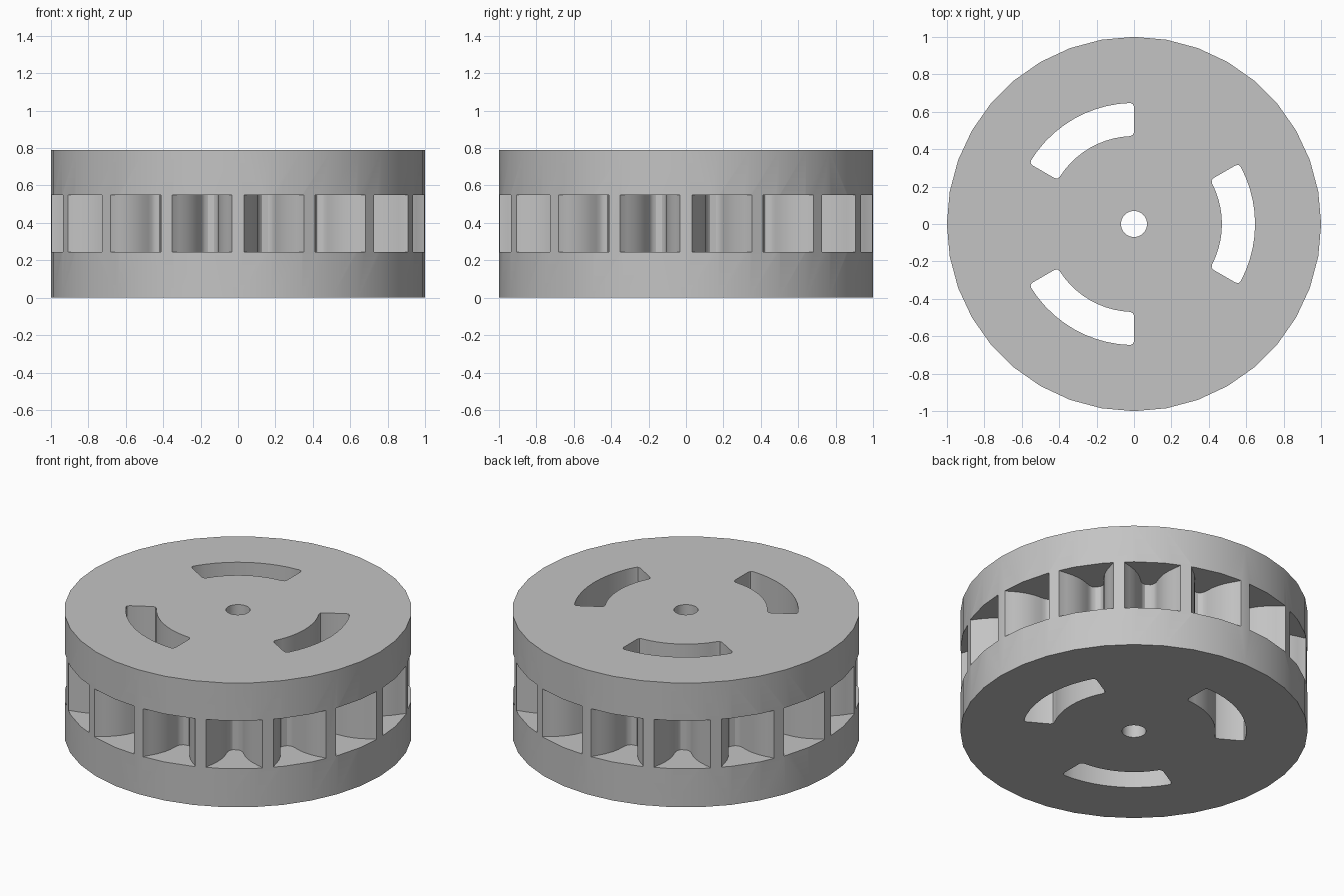
import bpy, bmesh
from math import sin, cos, radians, pi

if "Cube" in bpy.data.objects:
    bpy.data.objects.remove(bpy.data.objects["Cube"])

HEIGHT, GAP_LOW, GAP_HIGH = 0.79, 0.245, 0.55
TEETH = 16


def arc(r, a0, a1, n):
    """Points on an arc, angles in degrees, both ends included."""
    return [(r * cos(radians(a0 + (a1 - a0) * i / n)),
             r * sin(radians(a0 + (a1 - a0) * i / n))) for i in range(n + 1)]


def turn(points, degrees):
    c, s = cos(radians(degrees)), sin(radians(degrees))
    return [(x * c - y * s, x * s + y * c) for x, y in points]


def extrude_outlines(name, outlines, z0, z1):
    """Fill closed outlines (inner ones become holes) and extrude them."""
    curve = bpy.data.curves.new(name, 'CURVE')
    curve.dimensions = '2D'
    curve.fill_mode = 'BOTH'
    curve.extrude = (z1 - z0) / 2
    for pts in outlines:
        spline = curve.splines.new('POLY')
        spline.points.add(len(pts) - 1)
        for p, (x, y) in zip(spline.points, pts):
            p.co = (x, y, 0, 1)
        spline.use_cyclic_u = True
    temp = bpy.data.objects.new(name + "_outline", curve)
    bpy.context.collection.objects.link(temp)
    bpy.context.view_layer.update()
    deps = bpy.context.evaluated_depsgraph_get()
    mesh = bpy.data.meshes.new_from_object(temp.evaluated_get(deps))
    bpy.data.objects.remove(temp)
    bm = bmesh.new()
    bm.from_mesh(mesh)
    bmesh.ops.remove_doubles(bm, verts=bm.verts, dist=1e-4)
    bmesh.ops.translate(bm, verts=bm.verts, vec=(0, 0, (z0 + z1) / 2))
    bmesh.ops.recalc_face_normals(bm, faces=bm.faces)
    bm.to_mesh(mesh)
    bm.free()
    mesh.name = name
    obj = bpy.data.objects.new(name, mesh)
    bpy.context.collection.objects.link(obj)
    return obj


# Curved slot with softened corners, spanning 60 degrees
def slot_outline():
    r0, r1, f = 0.47, 0.647, 0.02
    fo, fi = f / r1 * 180 / pi, f / r0 * 180 / pi
    outer = arc(r1, -30 + fo, 30 - fo, 10)
    inner = arc(r0, 30 - fi, -30 + fi, 10)

    def at(r, a):
        return (r * cos(radians(a)), r * sin(radians(a)))
    k = 0.3
    return (outer + [at(r1 - f * k, 30 - fo * k), at(r1 - f, 30),
                     at(r0 + f, 30), at(r0 + f * k, 30 - fi * k)]
            + inner + [at(r0 + f * k, -30 + fi * k), at(r0 + f, -30),
                       at(r1 - f, -30), at(r1 - f * k, -30 + fo * k)])


# Wheel body: rim, centre hole and three slots
outlines = [arc(1.0, 0, 350, 35), arc(0.07, 0, 345, 23)]
outlines += [turn(slot_outline(), a) for a in (0, 120, 240)]
wheel = extrude_outlines("toothed_wheel", outlines, 0, HEIGHT)

# Gaps between the teeth: rounded root, flaring flanks, eased tooth tips
half = [(0.74, 0.016), (0.75, 0.032), (0.768, 0.043), (0.79, 0.049),
        (0.83, 0.060), (0.87, 0.077), (0.91, 0.102), (0.945, 0.131),
        (0.970, 0.154), (0.980, 0.160), (0.988, 0.166), (1.06, 0.175)]
gap = half + [(x, -y) for x, y in reversed(half)]
step = 360 / TEETH
cutter = extrude_outlines("gap_cutter",
                          [turn(gap, step * (i + 0.5)) for i in range(TEETH)],
                          GAP_LOW, GAP_HIGH)
cutter.hide_render = True

cut = wheel.modifiers.new("gaps", 'BOOLEAN')
cut.operation = 'DIFFERENCE'
cut.solver = 'EXACT'
cut.object = cutter
bpy.context.view_layer.objects.active = wheel
wheel.select_set(True)
bpy.ops.object.modifier_apply(modifier=cut.name)
bpy.data.objects.remove(cutter)

# Single plain grey
grey = bpy.data.materials.new("plain_grey")
grey.diffuse_color = (0.55, 0.55, 0.55, 1)
grey.use_nodes = True
grey.node_tree.nodes["Principled BSDF"].inputs["Base Color"].default_value = grey.diffuse_color
wheel.data.materials.clear()
wheel.data.materials.append(grey)
for poly in wheel.data.polygons:
    poly.material_index = 0

bpy.ops.object.select_all(action='DESELECT')
wheel.select_set(True)
bpy.ops.object.shade_smooth_by_angle(angle=radians(30))
